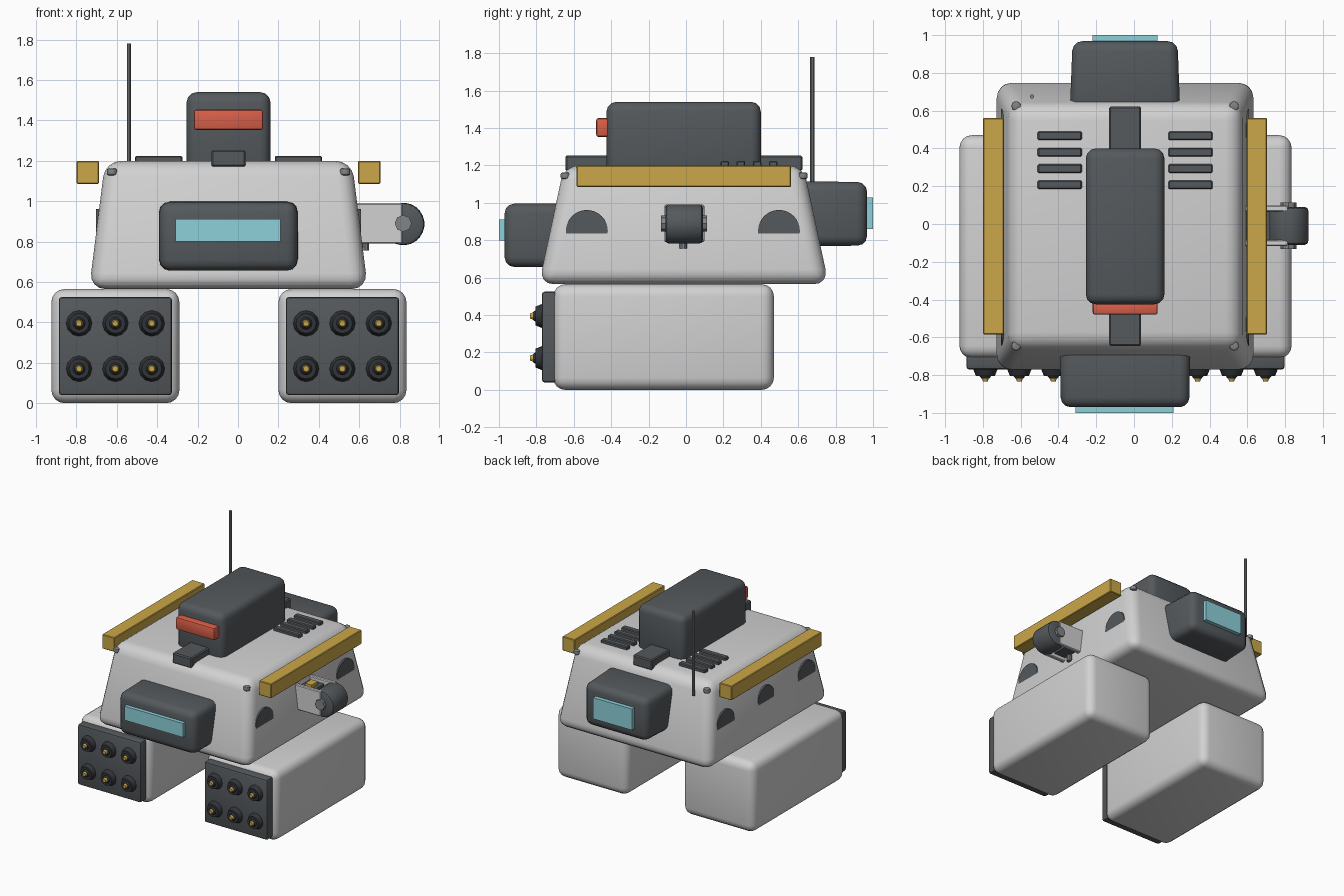
import bpy, bmesh, math
from mathutils import Matrix

if "Cube" in bpy.data.objects:
    bpy.data.objects.remove(bpy.data.objects["Cube"])


def material(name, r, g, b):
    m = bpy.data.materials.new(name)
    m.diffuse_color = (r, g, b, 1)
    m.use_nodes = True
    m.node_tree.nodes["Principled BSDF"].inputs["Base Color"].default_value = m.diffuse_color
    return m


SHELL = material("light grey shell", 0.64, 0.64, 0.64)
DARK = material("dark grey", 0.09, 0.1, 0.108)
BLACK = material("charcoal", 0.032, 0.034, 0.04)
GOLD = material("gold", 0.6, 0.39, 0.065)
RED = material("red", 0.7, 0.115, 0.065)
GLASS = material("pale blue glass", 0.27, 0.64, 0.7)
METAL = material("mid grey metal", 0.22, 0.23, 0.24)


def finish(name, bm, mat, bevel=0, segments=3):
    if bevel:
        bmesh.ops.bevel(bm, geom=bm.edges[:], offset=bevel, segments=segments,
                        profile=0.5, affect='EDGES')
    bmesh.ops.recalc_face_normals(bm, faces=bm.faces[:])
    me = bpy.data.meshes.new(name)
    bm.to_mesh(me)
    bm.free()
    me.materials.append(mat)
    ob = bpy.data.objects.new(name, me)
    bpy.context.collection.objects.link(ob)
    bpy.ops.object.select_all(action='DESELECT')
    ob.select_set(True)
    bpy.context.view_layer.objects.active = ob
    bpy.ops.object.shade_smooth_by_angle(angle=math.radians(32))
    return ob


def box(name, x, y, z, mat, bevel=0, segments=3, taper=None):
    """Box from (min, max) ranges; taper = (axis, side, scale_a, scale_b) of one end."""
    bm = bmesh.new()
    bmesh.ops.create_cube(bm, size=1)
    for v in bm.verts:
        if taper:
            axis, side, sa, sb = taper
            if v.co[axis] * side > 0:
                a, b = [i for i in range(3) if i != axis]
                v.co[a] *= sa
                v.co[b] *= sb
        for i, (lo, hi) in enumerate((x, y, z)):
            v.co[i] = (lo + hi) / 2 + v.co[i] * (hi - lo)
    return finish(name, bm, mat, bevel, segments)


def rod(name, axis, centre, r1, r2, depth, mat, sides=16, bevel=0):
    """Cylinder or cone; r2 is the radius at the positive end of the axis."""
    bm = bmesh.new()
    bmesh.ops.create_cone(bm, cap_ends=True, segments=sides, radius1=r1, radius2=r2, depth=depth)
    turn = {'X': Matrix.Rotation(math.pi / 2, 4, 'Y'),
            'Y': Matrix.Rotation(-math.pi / 2, 4, 'X'),
            'Z': Matrix.Identity(4)}[axis]
    bmesh.ops.transform(bm, matrix=Matrix.Translation(centre) @ turn, verts=bm.verts[:])
    return finish(name, bm, mat, bevel, 2)


CX = -0.047  # centre line of the hull

# Tapered hull
box("hull", (CX - 0.69, CX + 0.69), (-0.787, 0.763), (0.565, 1.2), SHELL, 0.08, 4,
    (2, 1, 0.885, 0.825))

# Lower pods with launch plates
for side, px in (("left", -0.607), ("right", 0.517)):
    box(side + "_pod", (px - 0.317, px + 0.317), (-0.71, 0.47), (0, 0.565), SHELL, 0.065, 4)
    box(side + "_launch_plate", (px - 0.28, px + 0.28), (-0.77, -0.66), (0.04, 0.525),
        DARK, 0.014, 2)
    for row, z in enumerate((0.17, 0.395)):
        for col in (-1, 0, 1):
            x = px + col * 0.18
            tag = f"{side}_{row}_{col + 1}"
            rod("rocket_collar_" + tag, 'Y', (x, -0.785, z), 0.05, 0.066, 0.04, BLACK, 12)
            rod("rocket_cone_" + tag, 'Y', (x, -0.807, z), 0.022, 0.036, 0.02, BLACK, 12)
            rod("rocket_tip_" + tag, 'Y', (x, -0.815, z), 0.014, 0.026, 0.036, GOLD, 10)

# Front and rear sensor housings
box("front_housing", (-0.393, 0.298), (-0.97, -0.6), (0.655, 0.998), DARK, 0.052, 3,
    (1, -1, 0.985, 0.985))
box("front_visor", (-0.31, 0.21), (-1.0, -0.95), (0.8, 0.912), GLASS)
box("rear_housing", (-0.34, 0.245), (0.58, 0.968), (0.768, 1.115), DARK, 0.052, 3,
    (1, 1, 0.95, 0.98))
box("rear_window", (-0.22, 0.125), (0.95, 1.0), (0.86, 1.03), GLASS)

# Roof block, spine and red visor
box("roof_block", (CX - 0.208, CX + 0.208), (-0.425, 0.4), (1.14, 1.54), DARK, 0.052, 3)
box("roof_spine", (CX - 0.085, CX + 0.085), (-0.645, 0.622), (1.17, 1.253), DARK, 0.008, 1)
box("roof_visor", (CX - 0.172, CX + 0.172), (-0.48, -0.41), (1.353, 1.453), RED, 0.012, 2)

# Side rails and roof vents
for side, s in (("left", -1), ("right", 1)):
    rx = CX + s * 0.697
    box(side + "_rail", (rx - 0.055, rx + 0.055), (-0.585, 0.562), (1.085, 1.2), GOLD, 0.005, 1)
    vx = CX + s * 0.346
    for i in range(4):
        y = 0.207 + i * 0.0865
        box(f"{side}_vent_{i}", (vx - 0.117, vx + 0.117), (y - 0.023, y + 0.023),
            (1.17, 1.224), DARK, 0.006, 1)
    # Half sunken side ports and corner bolts
    for end, y, by in (("front", -0.53, -0.645), ("rear", 0.497, 0.625)):
        rod(f"{side}_{end}_port", 'X', (CX + s * 0.606, y, 0.85), 0.112, 0.112, 0.1, DARK, 32)
        rod(f"{side}_{end}_bolt", 'Z', (CX + s * 0.577, by, 1.145), 0.026, 0.026, 0.034,
            METAL, 12, 0.009)
    rod(side + "_centre_port", 'X', (CX + s * 0.606, -0.015, 0.86), 0.1, 0.1, 0.1, DARK, 32)

# Antenna
rod("antenna", 'Z', (-0.54, 0.675, 1.44), 0.011, 0.011, 0.68, METAL, 10)

# Right arm: two cheek plates around a roller
box("arm_core", (0.55, 0.72), (-0.085, 0.065), (0.82, 0.96), DARK)
for tag, y in (("front", -0.1), ("rear", 0.082)):
    box("arm_cheek_" + tag, (0.56, 0.815), (y - 0.016, y + 0.016), (0.79, 0.99), SHELL, 0.006, 1)
rod("arm_roller", 'Y', (0.818, -0.01, 0.887), 0.106, 0.106, 0.2, DARK, 24, 0.02)
rod("arm_axle", 'Y', (0.818, -0.01, 0.89), 0.042, 0.042, 0.245, METAL, 8)
box("arm_latch", (0.63, 0.69), (-0.05, 0.03), (0.95, 0.985), GOLD)
rod("arm_bolt", 'Z', (0.63, -0.015, 0.78), 0.02, 0.02, 0.05, METAL, 10)
